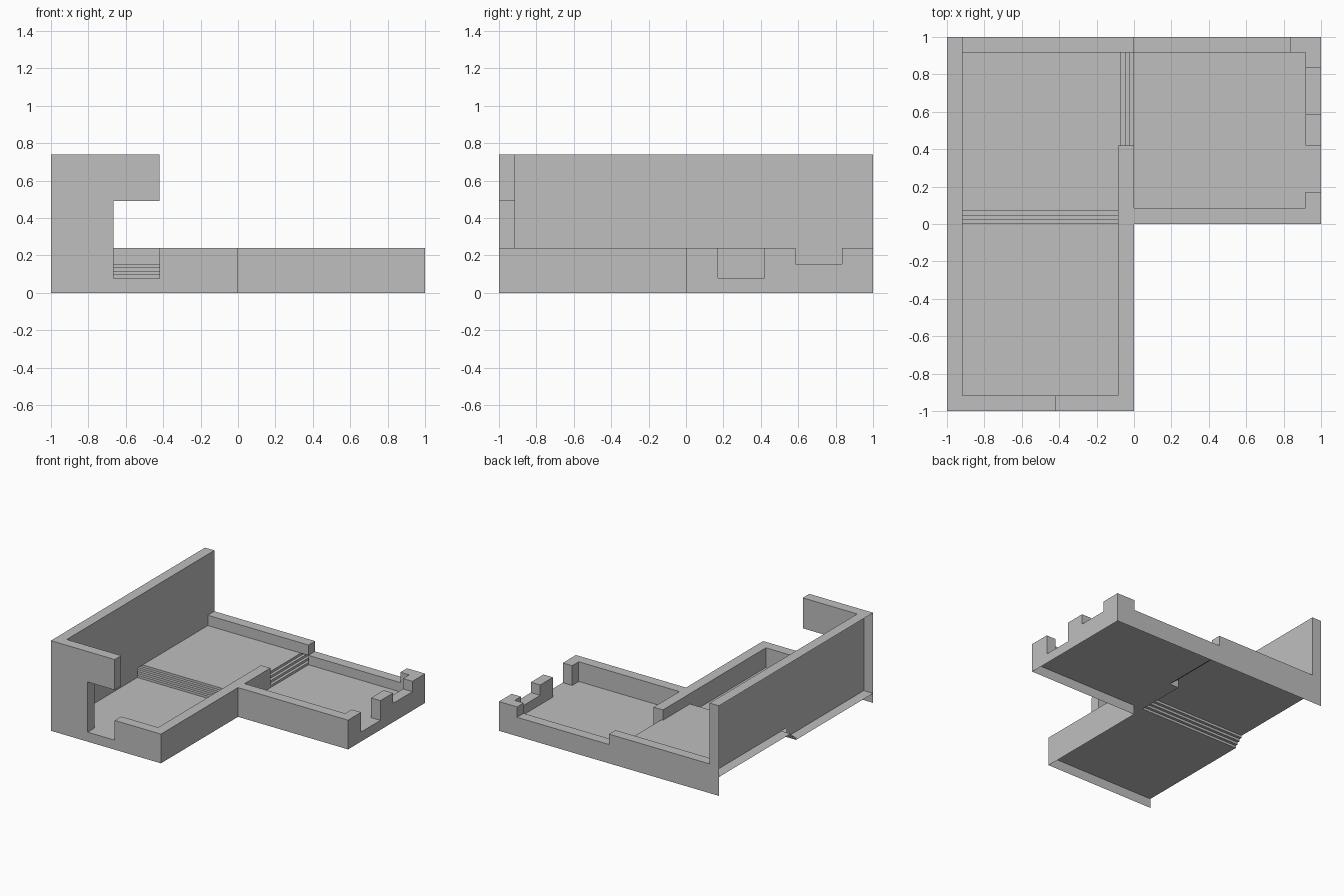
import bpy
import bmesh

cube = bpy.data.objects.get("Cube")
if cube:
    bpy.data.objects.remove(cube, do_unlink=True)

GREY = bpy.data.materials.new("plain grey")
GREY.use_nodes = True
GREY.diffuse_color = (0.52, 0.52, 0.52, 1)
GREY.node_tree.nodes["Principled BSDF"].inputs["Base Color"].default_value = (0.52, 0.52, 0.52, 1)

# Shared levels
LOW, HIGH = 0.078, 0.155        # floor levels
RAIL, TALL, LINTEL = 0.24, 0.74, 0.49
IN = 0.915                      # inner face of the outer walls
T = 1 - IN                      # wall thickness
END = 0.42                      # end of the dividing wall


def finish(name, bm):
    mesh = bpy.data.meshes.new(name)
    bm.to_mesh(mesh)
    bm.free()
    mesh.materials.append(GREY)
    obj = bpy.data.objects.new(name, mesh)
    bpy.context.collection.objects.link(obj)
    return obj


def wall(name, x, y, z, open_sides=()):
    """Box shell without a bottom; open_sides lists other (axis, sign) faces to leave out."""
    bm = bmesh.new()
    bmesh.ops.create_cube(bm, size=1)
    drop = [f for f in bm.faces
            if any(f.normal[a] * s > 0.5 for a, s in ((2, -1), *open_sides))]
    bmesh.ops.delete(bm, geom=drop, context='FACES')
    for v in bm.verts:
        for axis, span in enumerate((x, y, z)):
            v.co[axis] = span[0] if v.co[axis] < 0 else span[1]
    return finish(name, bm)


def ribbon(name, path, offset):
    """Sheet made by sweeping a path along a straight offset."""
    bm = bmesh.new()
    verts = [bm.verts.new(p) for p in path]
    edges = [bm.edges.new(pair) for pair in zip(verts, verts[1:])]
    swept = bmesh.ops.extrude_edge_only(bm, edges=edges)["geom"]
    bmesh.ops.translate(bm, vec=offset,
                        verts=[g for g in swept if isinstance(g, bmesh.types.BMVert)])
    bmesh.ops.recalc_face_normals(bm, faces=bm.faces)
    if sum(f.normal.z * f.calc_area() for f in bm.faces) < 0:
        bmesh.ops.reverse_faces(bm, faces=bm.faces)
    return finish(name, bm)


def stairs(run, count=4):
    """(distance, height) points climbing from the low floor to the high floor."""
    points = [(0, LOW)]
    for i in range(count):
        d = run * i / (count - 1)
        points += [(d, points[-1][1]), (d, LOW + (HIGH - LOW) * (i + 1) / count)]
    return points[2:]


# Floors with their flights of steps
flight = stairs(0.07)
ribbon("west_floor_and_steps",
       [(-1, -1, LOW), (-1, 0, LOW)] + [(-1, d, h) for d, h in flight] + [(-1, 1, HIGH)],
       (IN, 0, 0))
ribbon("east_floor_and_steps",
       [(1, END, LOW), (0, END, LOW)] + [(-d, END, h) for d, h in flight] + [(-T, END, HIGH)],
       (0, 1 - END, 0))
ribbon("east_floor_front", [(0, 0, LOW), (1, 0, LOW)], (0, END, 0))
ribbon("divider_floor", [(-T, -1, LOW), (0, -1, LOW)], (0, 1 + END, 0))

# Plinth below floor level, open on the west side and underneath
outline = [(-1, -1, 0), (0, -1, 0), (0, 0, 0), (1, 0, 0), (1, 1, 0), (0, 1, 0)]
ribbon("plinth", outline, (0, 0, LOW))
ribbon("plinth_rear", [(0, 1, 0), (-1, 1, 0)], (0, 0, HIGH))

# Tall west wall, open on its outer side
OUT = (0, -1)
wall("west_wall_front", (-1, -IN), (-1, 0), (LOW, TALL), (OUT, (1, 1)))
wall("west_wall_rear", (-1, -IN), (0, 1), (HIGH, TALL), (OUT, (1, -1)))

# Front wall with doorway
wall("front_wall_pier", (-IN, -0.665), (-1, -IN), (LOW, TALL), (OUT,))
lintel = wall("front_door_lintel", (-0.665, -0.42), (-1, -IN), (LINTEL, TALL), (OUT,))
ribbon("front_lintel_soffit", [(-0.665, -1, LINTEL), (-0.42, -1, LINTEL)], (0, T, 0))
wall("front_low_wall", (-0.42, 0), (-1, -IN), (LOW, RAIL))

# Dividing wall and the east room's front wall
wall("dividing_wall", (-T, 0), (-IN, END), (LOW, RAIL))
wall("east_front_wall", (0, 1), (0, T), (LOW, RAIL))

# Back wall: full, window sill, corner
wall("back_wall", (-IN, 0), (IN, 1), (HIGH, RAIL), (OUT,))
wall("back_window_sill", (0, 0.835), (IN, 1), (LOW, HIGH))
wall("back_corner", (0.835, 1), (IN, 1), (LOW, RAIL))

# East wall: door gap between the first two pieces, then a window sill
for name, y0, y1, top in (("east_front_corner", T, 0.17, RAIL),
                          ("east_pier", END, 0.585, RAIL),
                          ("east_window_sill", 0.585, 0.835, HIGH),
                          ("east_back_corner", 0.835, IN, RAIL)):
    wall(name, (IN, 1), (y0, y1), (LOW, top))
